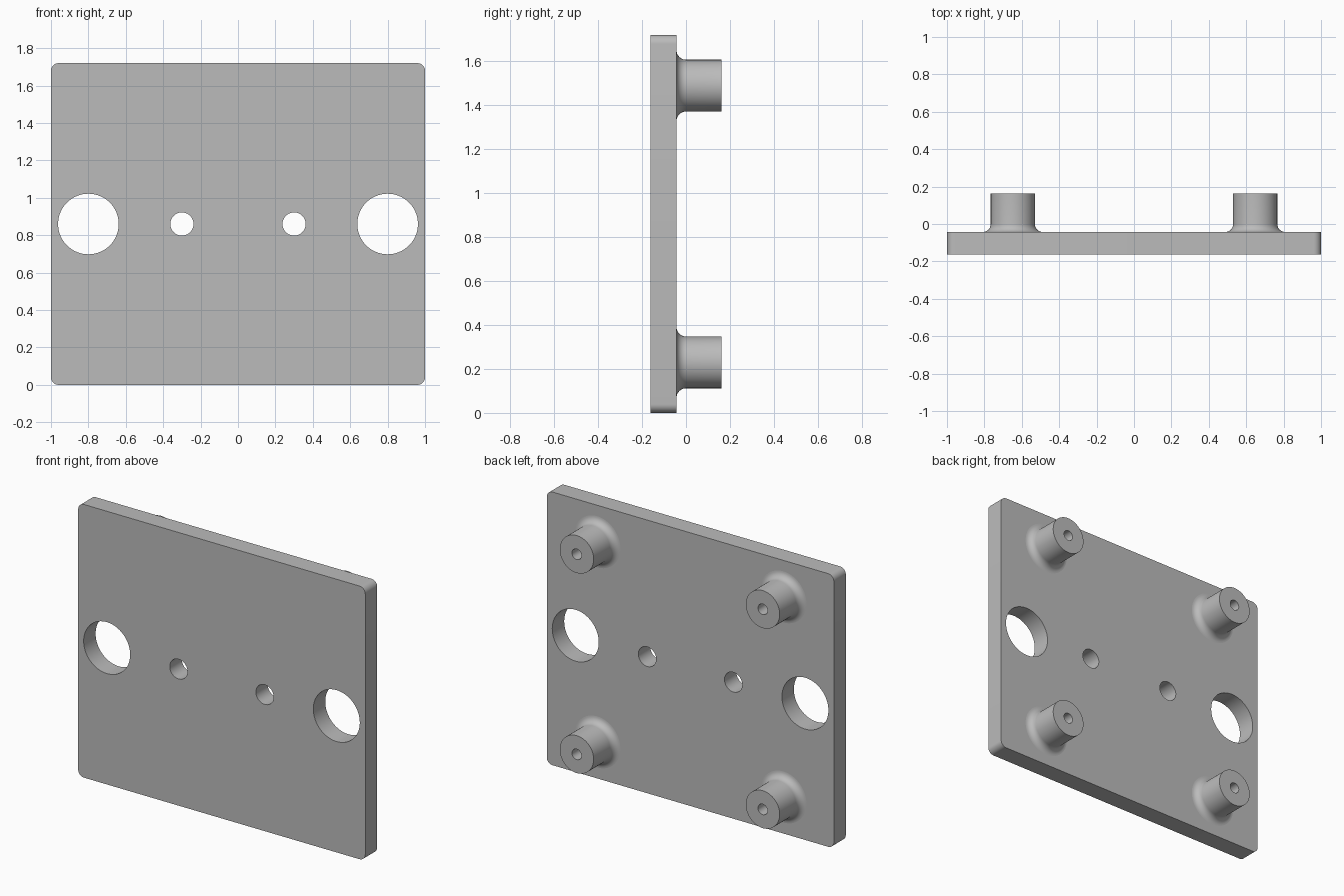
import bpy, bmesh
from math import pi, cos, sin, radians
from mathutils import Matrix, Vector

cube = bpy.data.objects.get("Cube")
if cube:
    bpy.data.objects.remove(cube, do_unlink=True)

WIDTH, HEIGHT = 2.0, 1.72
FRONT, BACK, POST_END = -0.162, -0.043, 0.162
MID_Z = HEIGHT / 2

grey = bpy.data.materials.new("plain_grey")
grey.use_nodes = True
colour = (0.50, 0.50, 0.50, 1)
grey.diffuse_color = colour
grey.node_tree.nodes["Principled BSDF"].inputs["Base Color"].default_value = colour


def arc(cx, cy, r, start, end, steps):
    return [(cx + r * cos(start + (end - start) * i / steps),
             cy + r * sin(start + (end - start) * i / steps))
            for i in range(steps + 1)]


def finish(obj):
    obj.data.materials.clear()
    obj.data.materials.append(grey)
    bpy.ops.object.select_all(action='DESELECT')
    obj.select_set(True)
    bpy.context.view_layer.objects.active = obj
    bpy.ops.object.shade_smooth_by_angle(angle=radians(35))


def clean(bm, mesh):
    bmesh.ops.remove_doubles(bm, verts=bm.verts, dist=1e-5)
    bmesh.ops.recalc_face_normals(bm, faces=bm.faces)
    bm.to_mesh(mesh)
    bm.free()


# Plate: rounded outline with four through holes, filled and extruded
outline = []
r = 0.04
for i, (sx, sy) in enumerate([(1, 1), (-1, 1), (-1, -1), (1, -1)]):
    outline += arc(sx * (WIDTH / 2 - r), sy * (HEIGHT / 2 - r), r,
                   i * pi / 2, (i + 1) * pi / 2, 8)
loops = [outline]
for x, radius in [(0.8, 0.162), (0.3, 0.062)]:
    for side in (-1, 1):
        loops.append(arc(side * x, 0, radius, 0, 2 * pi, 64)[:-1])

curve = bpy.data.curves.new("plate_outline", 'CURVE')
curve.dimensions = '2D'
curve.fill_mode = 'BOTH'
curve.extrude = (BACK - FRONT) / 2
for pts in loops:
    spline = curve.splines.new('POLY')
    spline.points.add(len(pts) - 1)
    for p, (x, y) in zip(spline.points, pts):
        p.co = (x, y, 0, 1)
    spline.use_cyclic_u = True
plate = bpy.data.objects.new("plate", curve)
bpy.context.collection.objects.link(plate)
bpy.ops.object.select_all(action='DESELECT')
plate.select_set(True)
bpy.context.view_layer.objects.active = plate
bpy.ops.object.convert(target='MESH')
plate = bpy.context.view_layer.objects.active
bm = bmesh.new()
bm.from_mesh(plate.data)
bm.transform(Matrix.Translation((0, (FRONT + BACK) / 2, MID_Z))
             @ Matrix.Rotation(pi / 2, 4, 'X'))
clean(bm, plate.data)
finish(plate)

# Post: lathed profile (radius, y) with a fillet at the base and a blind bore
R, BORE, FILLET = 0.118, 0.033, 0.043
profile = [(0, BACK - 0.01), (R + FILLET, BACK - 0.01)]
profile += arc(R + FILLET, BACK + FILLET, FILLET, -pi / 2, -pi, 8)
profile += [(R, POST_END), (BORE, POST_END), (BORE, BACK + 0.01), (0, BACK + 0.01)]

post_mesh = bpy.data.meshes.new("post")
bm = bmesh.new()
verts = [bm.verts.new((rad, y, 0)) for rad, y in profile]
edges = [bm.edges.new(pair) for pair in zip(verts, verts[1:])]
bmesh.ops.spin(bm, geom=verts + edges, cent=(0, 0, 0), axis=(0, 1, 0),
               angle=2 * pi, steps=64, use_merge=True)
clean(bm, post_mesh)

for level, dz in (("lower", -0.63), ("upper", 0.63)):
    for side, x in (("right", -0.648), ("left", 0.648)):
        post = bpy.data.objects.new(f"{level}_{side}_post", post_mesh)
        post.location = Vector((x, 0, MID_Z + dz))
        bpy.context.collection.objects.link(post)
        finish(post)
